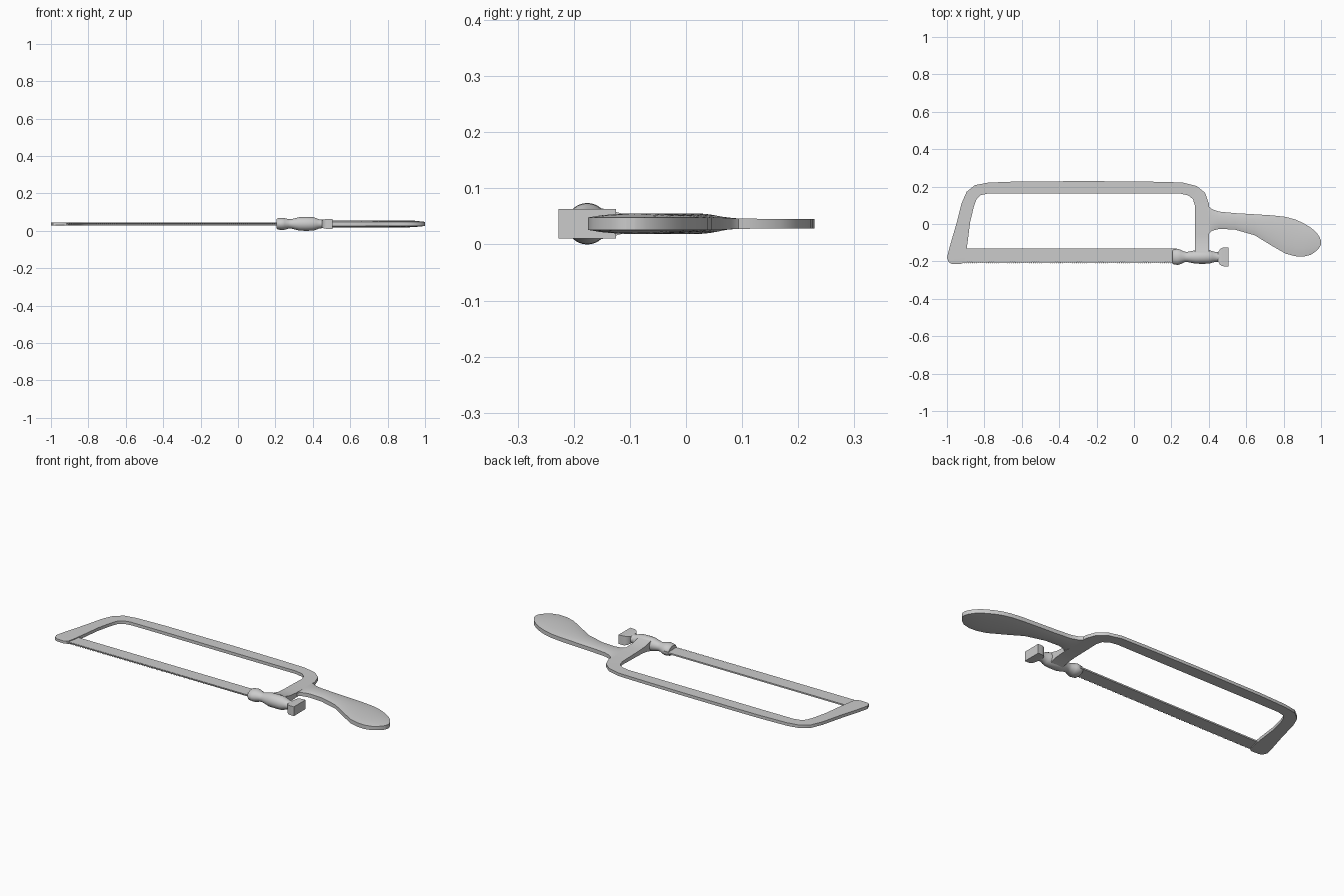
import bpy, bmesh, math

ZC = 0.037      # mid plane of the flat saw
YB = -0.176     # axis of the tension screw


def loft(name, rings, angle=35):
    """Skin closed cross-section rings and cap both ends."""
    bm = bmesh.new()
    rows = [[bm.verts.new(p) for p in r] for r in rings]
    n = len(rows[0])
    for a, b in zip(rows, rows[1:]):
        for i in range(n):
            j = (i + 1) % n
            bm.faces.new((a[i], a[j], b[j], b[i]))
    bm.faces.new(rows[0])
    bm.faces.new(rows[-1])
    return finish(name, bm, angle)


def finish(name, bm, angle):
    bmesh.ops.recalc_face_normals(bm, faces=bm.faces[:])
    me = bpy.data.meshes.new(name)
    bm.to_mesh(me)
    bm.free()
    ob = bpy.data.objects.new(name, me)
    bpy.context.collection.objects.link(ob)
    bpy.ops.object.select_all(action='DESELECT')
    ob.select_set(True)
    bpy.context.view_layer.objects.active = ob
    bpy.ops.object.shade_smooth_by_angle(angle=math.radians(angle))
    return ob


# Bow frame: outer x, outer y, inner x, inner y, half thickness
frame = [
    (-0.975, -0.213, -0.93, -0.215, 0.007),
    (-0.99, -0.205, -0.907, -0.203, 0.0085),
    (-1.0, -0.18, -0.899, -0.16, 0.0085),
    (-0.985, -0.12, -0.89, -0.10, 0.0085),
    (-0.95, 0.0, -0.876, 0.01, 0.0085),
    (-0.922, 0.11, -0.857, 0.09, 0.0085),
    (-0.895, 0.172, -0.842, 0.133, 0.0085),
    (-0.85, 0.208, -0.82, 0.154, 0.0085),
    (-0.78, 0.221, -0.78, 0.163, 0.0085),
    (-0.61, 0.228, -0.61, 0.164, 0.0085),
    (-0.2, 0.229, -0.2, 0.163, 0.0085),
    (0.1, 0.226, 0.1, 0.163, 0.0085),
    (0.26, 0.222, 0.245, 0.163, 0.0085),
    (0.335, 0.203, 0.29, 0.153, 0.0085),
    (0.38, 0.167, 0.315, 0.133, 0.0085),
    (0.4, 0.11, 0.325, 0.10, 0.009),
    (0.403, 0.03, 0.325, 0.03, 0.011),
    (0.402, -0.06, 0.325, -0.06, 0.013),
    (0.402, -0.11, 0.325, -0.11, 0.017),
    (0.402, -0.14, 0.325, -0.14, 0.025),
    (0.402, -0.17, 0.325, -0.17, 0.032),
]
loft("bow_frame", [[(xo, yo, ZC - h), (xi, yi, ZC - h), (xi, yi, ZC + h), (xo, yo, ZC + h)]
                   for xo, yo, xi, yi, h in frame])

# Handle: x, upper edge y, lower edge y, with flat rim and domed faces
grip = [
    (0.385, 0.115, -0.075), (0.402, 0.092, -0.05), (0.42, 0.078, -0.035),
    (0.457, 0.066, -0.026), (0.54, 0.058, -0.03), (0.645, 0.052, -0.06),
    (0.74, 0.046, -0.118), (0.81, 0.038, -0.158), (0.86, 0.025, -0.172),
    (0.905, 0.005, -0.175), (0.945, -0.019, -0.165), (0.975, -0.045, -0.144),
    (0.992, -0.07, -0.125), (1.0, -0.09, -0.108),
]
rings = []
for k, (x, yt, yb) in enumerate(grip):
    rim = min(0.011, 0.0085 + 0.0007 * k)
    dome = 0.0075 * min(1, k / 3) * min(1, (1.0 - x) / 0.07)
    top = []
    for i in range(9):
        t = i / 8
        top.append((x, yt + (yb - yt) * t, rim + dome * math.sin(math.pi * t) ** 0.7))
    rings.append([(a, b, ZC + c) for a, b, c in top] +
                 [(a, b, ZC - c) for a, b, c in reversed(top)])
loft("handle", rings, 40)

# Toothed blade
bm = bmesh.new()
x0, x1, teeth = -0.92, 0.23, 110
step = (x1 - x0) / teeth
outline = [(x1, -0.132), (x0, -0.132)]
for i in range(teeth):
    outline += [(x0 + i * step, -0.204), (x0 + (i + 0.5) * step, -0.211)]
outline.append((x1, -0.204))
lo = [bm.verts.new((x, y, ZC - 0.004)) for x, y in outline]
face = bm.faces.new(lo)
ext = bmesh.ops.extrude_face_region(bm, geom=[face])
bmesh.ops.translate(bm, vec=(0, 0, 0.008),
                    verts=[v for v in ext["geom"] if isinstance(v, bmesh.types.BMVert)])
finish("saw_blade", bm, 20)


# Turned tension screw and barrel: x, radius along y, radius along z
def ellipse(x, ry, rz, n=32):
    return [(x, YB + ry * math.cos(2 * math.pi * i / n), ZC + rz * math.sin(2 * math.pi * i / n))
            for i in range(n)]


screw = [
    (0.205, 0.034, 0.024), (0.212, 0.04, 0.03), (0.235, 0.043, 0.033),
    (0.25, 0.038, 0.031), (0.27, 0.028, 0.025), (0.285, 0.027, 0.025),
    (0.305, 0.031, 0.030), (0.328, 0.036, 0.036), (0.365, 0.037, 0.037),
    (0.402, 0.036, 0.036), (0.418, 0.031, 0.031), (0.435, 0.026, 0.024),
    (0.45, 0.026, 0.023), (0.47, 0.026, 0.023),
]
loft("tension_screw", [ellipse(*s) for s in screw], 40)

# Thumb piece at the end of the screw
thumb = [(0.45, 0.026, 0.02), (0.46, 0.042, 0.024), (0.472, 0.049, 0.026),
         (0.485, 0.051, 0.026), (0.505, 0.051, 0.026)]
loft("thumb_piece", [[(x, YB - a, ZC - b), (x, YB + a, ZC - b),
                      (x, YB + a, ZC + b), (x, YB - a, ZC + b)] for x, a, b in thumb])
